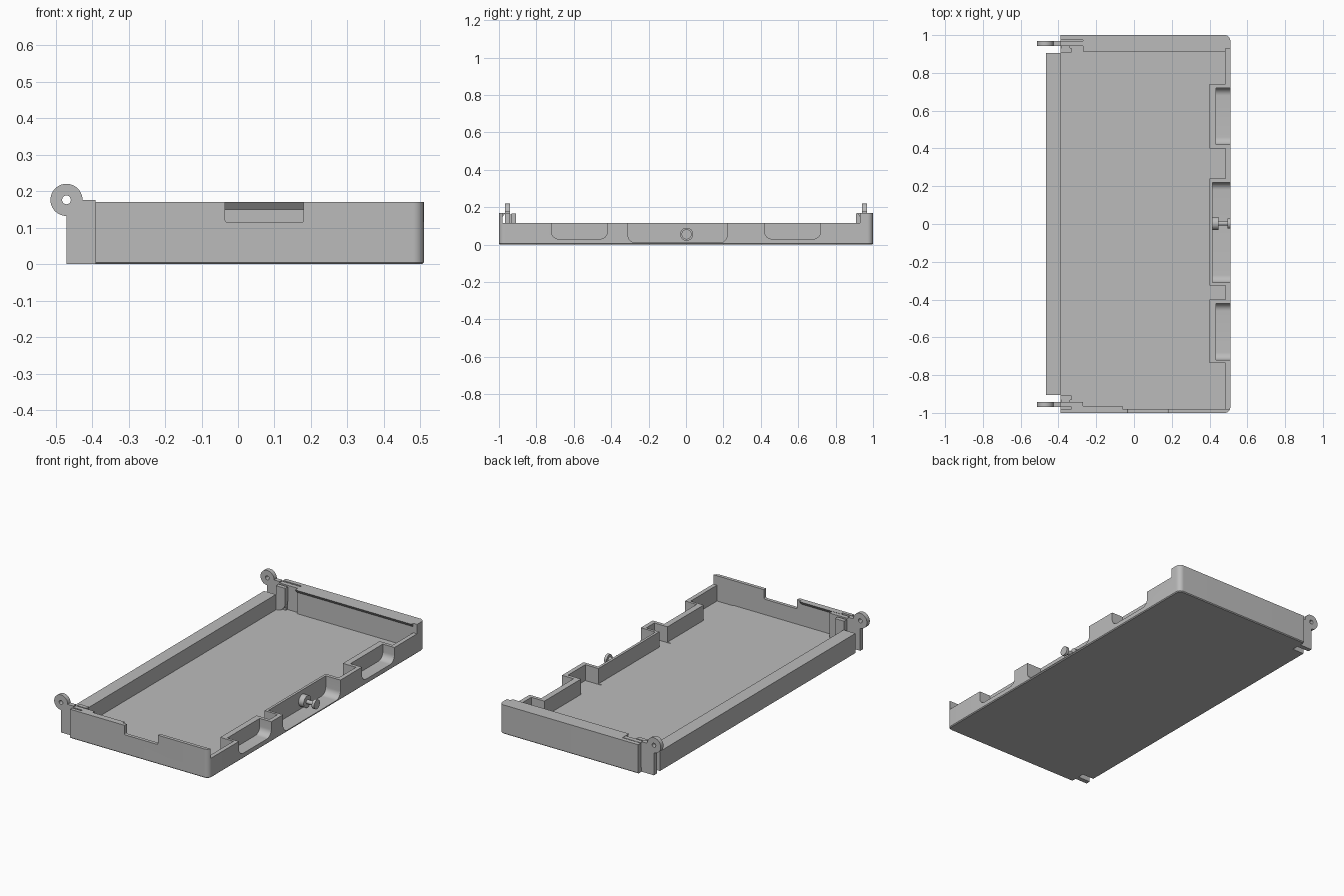
import bpy, bmesh
from math import sin, cos, pi, radians

if "Cube" in bpy.data.objects:
    bpy.data.objects.remove(bpy.data.objects["Cube"])

grey = bpy.data.materials.new("plain grey")
grey.use_nodes = True
grey.diffuse_color = (0.5, 0.5, 0.5, 1)
grey.node_tree.nodes["Principled BSDF"].inputs["Base Color"].default_value = (0.5, 0.5, 0.5, 1)


def arc(cx, cy, r, start, end, n=10):
    return [(cx + r * cos(radians(start + (end - start) * i / n)),
             cy + r * sin(radians(start + (end - start) * i / n))) for i in range(n + 1)]


def circle(cx, cy, r, n=32):
    return arc(cx, cy, r, 0, 360, n)[:-1]


def rect(a0, a1, b0, b1, radii=(0, 0, 0, 0)):
    """Rectangle outline; radii run low-left, low-right, top-right, top-left."""
    pts = []
    corners = [(a0, b0, 1, 1), (a1, b0, -1, 1), (a1, b1, -1, -1), (a0, b1, 1, -1)]
    for i, ((a, b, sa, sb), r) in enumerate(zip(corners, radii)):
        if r:
            pts += arc(a + sa * r, b + sb * r, r, 180 + 90 * i, 270 + 90 * i)
        else:
            pts.append((a, b))
    return pts


def prism(name, pts, axis, lo, hi):
    """Extrude an outline along an axis; the outline uses the other two axes."""
    place = {"X": lambda p, t: (t, p[0], p[1]),
             "Y": lambda p, t: (p[0], t, p[1]),
             "Z": lambda p, t: (p[0], p[1], t)}[axis]
    bm = bmesh.new()
    rings = [[bm.verts.new(place(p, t)) for p in pts] for t in (lo, hi)]
    for ring in rings:
        bm.faces.new(ring)
    for i in range(len(pts)):
        j = (i + 1) % len(pts)
        bm.faces.new((rings[0][i], rings[0][j], rings[1][j], rings[1][i]))
    bmesh.ops.recalc_face_normals(bm, faces=bm.faces)
    mesh = bpy.data.meshes.new(name)
    bm.to_mesh(mesh)
    bm.free()
    mesh.materials.append(grey)
    obj = bpy.data.objects.new(name, mesh)
    bpy.context.collection.objects.link(obj)
    return obj


def box(name, x0, x1, y0, y1, z0, z1):
    return prism(name, rect(x0, x1, y0, y1), "Z", z0, z1)


def cut(target, cutter):
    cutter.hide_render = True
    mod = target.modifiers.new("cut", "BOOLEAN")
    mod.operation = "DIFFERENCE"
    mod.solver = "EXACT"
    mod.object = cutter
    bpy.context.view_layer.objects.active = target
    bpy.ops.object.modifier_apply(modifier=mod.name)
    bpy.data.objects.remove(cutter)


# Tray body: rounded block with softened lower edge
tray = prism("tray_body", rect(-0.39, 0.51, -1, 1, (0, 0.03, 0.03, 0)), "Z", 0, 0.17)
bm = bmesh.new()
bm.from_mesh(tray.data)
low = [e for e in bm.edges if all(v.co.z < 0.001 for v in e.verts)
       and any(v.co.x > -0.38 for v in e.verts)]
bmesh.ops.bevel(bm, geom=low, offset=0.005, segments=1, affect="EDGES")
bm.to_mesh(tray.data)
bm.free()

# Main hollow and lowered long rail
cut(tray, box("hollow", -1, 0.40, -0.98, 0.93, 0.025, 1))
cut(tray, box("rail_drop", 0.3, 1, -0.98, 0.93, 0.115, 1))

# Small bays inside the rail, between the pockets
for y0, y1 in ((-0.98, -0.735), (-0.40, -0.325), (0.24, 0.40), (0.74, 0.93)):
    cut(tray, box("bay", 0.38, 0.485, y0, y1, 0.022, 1))

# Open pockets in the outside of the rail
for x, y0, y1, z in ((0.435, -0.72, -0.42, 0.03), (0.415, -0.31, 0.22, 0.01),
                     (0.435, 0.42, 0.72, 0.03)):
    cut(tray, prism("pocket", rect(y0, y1, z, 0.5, (0.04, 0.04, 0, 0)), "X", x, 1))

# Notch in the front end wall and hinge slot in the back end wall
cut(tray, prism("notch", rect(-0.035, 0.18, 0.115, 0.5, (0.006, 0.006, 0, 0)), "Y", -1.2, -0.9))
cut(tray, box("hinge_slot", -1, -0.27, 0.9, 0.975, 0.025, 1))

# Undercut lips on the end walls
prism("back_lip", [(0.93, 0.17), (0.914, 0.17), (0.93, 0.15)], "X", -0.27, 0.485)
prism("front_lip", [(-0.98, 0.17), (-0.964, 0.17), (-0.98, 0.15)], "X", -0.33, -0.06)

# Low hinge-side wall
box("hinge_side_wall", -0.465, -0.388, -0.905, 0.905, 0, 0.115)

# Hinge arms with drilled knuckles, and rounded guide plates beside them
arm = [(-0.47, 0), (-0.388, 0), (-0.388, 0.026), (-0.27, 0.026), (-0.27, 0.168),
       (-0.39, 0.168), (-0.39, 0.176)] + arc(-0.47, 0.176, 0.044, 0, 270, 30)
for side, s in (("front", -1), ("back", 1)):
    hinge = prism(side + "_hinge_arm", arm, "Y", s * 0.942, s * 0.968)
    cut(hinge, prism("pin_hole", circle(-0.47, 0.176, 0.012, 20), "Y", s * 0.9, s * 1.02))
    prism(side + "_guide_plate", rect(-0.39, -0.33, 0.024, 0.165, (0, 0.055, 0, 0)),
          "Y", s * 0.908, s * 0.932)
    box(side + "_guide_bridge", -0.385, -0.34, *sorted((s * 0.93, s * 0.945)), 0.024, 0.16)

# Latch knob in the middle pocket
for name, r, x0, x1 in (("knob_base", 0.035, 0.41, 0.448), ("knob_stem", 0.012, 0.44, 0.497),
                        ("knob_head", 0.027, 0.494, 0.51)):
    prism(name, circle(0.003, 0.055, r), "X", x0, x1)

# Smooth the rounded surfaces, keep edges crisp
bpy.ops.object.select_all(action="DESELECT")
for obj in bpy.context.collection.objects:
    if obj.type == "MESH":
        obj.select_set(True)
        bpy.context.view_layer.objects.active = obj
bpy.ops.object.shade_smooth_by_angle(angle=radians(30))
